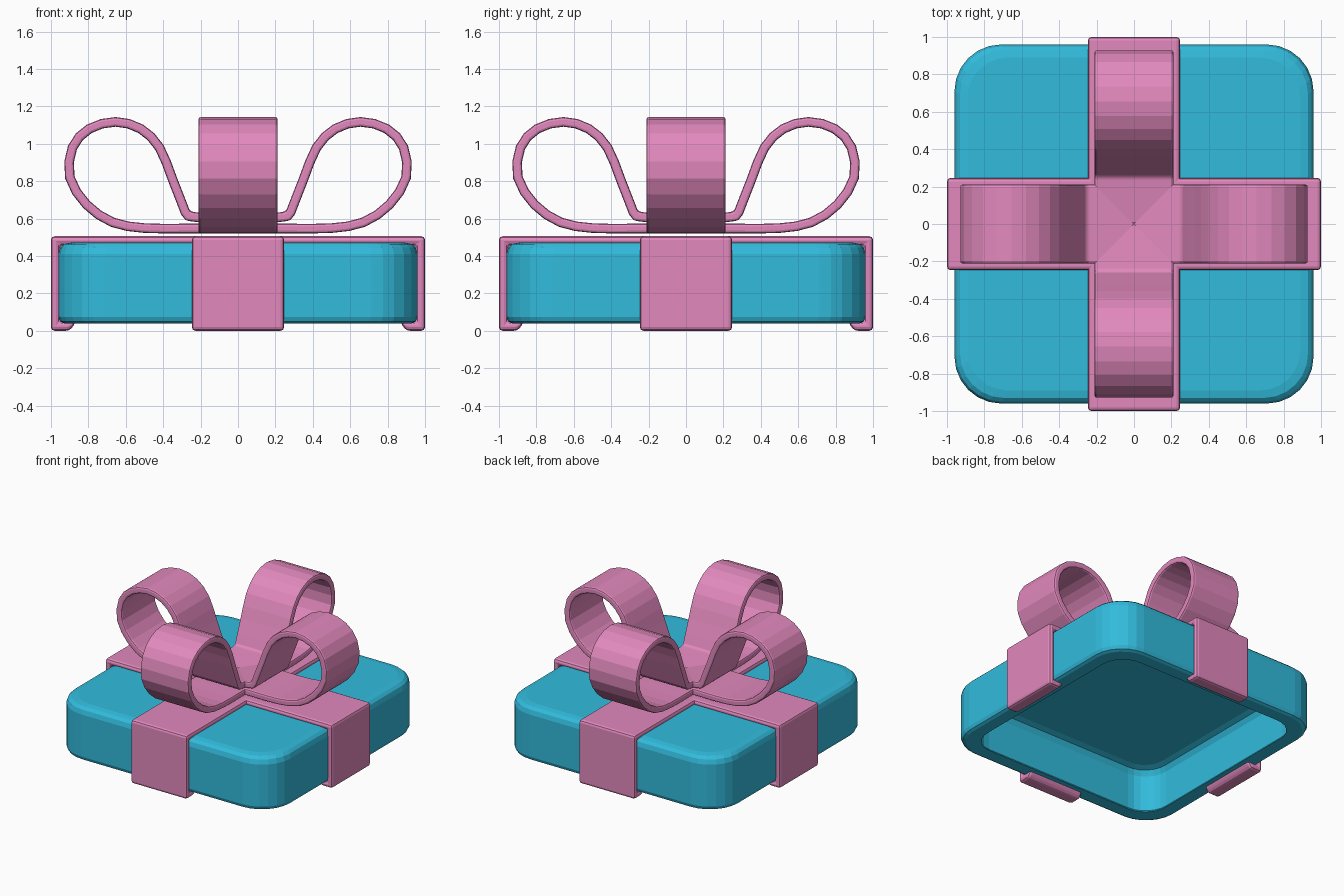
import bpy
import bmesh
import math
from mathutils import Vector

if "Cube" in bpy.data.objects:
    bpy.data.objects.remove(bpy.data.objects["Cube"], do_unlink=True)


def make_material(name, rgb):
    mat = bpy.data.materials.new(name)
    mat.use_nodes = True
    colour = (*rgb, 1)
    mat.diffuse_color = colour
    mat.node_tree.nodes["Principled BSDF"].inputs["Base Color"].default_value = colour
    return mat


teal = make_material("teal", (0.032, 0.5, 0.72))
pink = make_material("pink", (0.76, 0.25, 0.51))


def finish(bm, name, mat, bevel=0):
    bmesh.ops.recalc_face_normals(bm, faces=bm.faces)
    mesh = bpy.data.meshes.new(name)
    bm.to_mesh(mesh)
    bm.free()
    mesh.materials.append(mat)
    obj = bpy.data.objects.new(name, mesh)
    bpy.context.collection.objects.link(obj)
    if bevel:
        mod = obj.modifiers.new("soft_edges", "BEVEL")
        mod.width = bevel
        mod.segments = 2
        mod.limit_method = "ANGLE"
        mod.angle_limit = math.radians(40)
    return obj


def loft(bm, rings):
    """Bridge rings of equal size and cap both ends."""
    rings = [[bm.verts.new(p) for p in ring] for ring in rings]
    for a, b in zip(rings, rings[1:]):
        for i in range(len(a)):
            j = (i + 1) % len(a)
            bm.faces.new((a[i], a[j], b[j], b[i]))
    bm.faces.new(rings[0])
    bm.faces.new(rings[-1])


def rounded_square(inset, z, half=0.96, radius=0.25, steps=6):
    r = radius - inset / 2
    c = half - inset - r
    points = []
    for corner in range(4):
        mid = math.radians(45 + 90 * corner)
        cx, cy = math.copysign(c, math.cos(mid)), math.copysign(c, math.sin(mid))
        for k in range(steps + 1):
            a = math.radians(90) * (corner + k / steps)
            points.append((cx + r * math.cos(a), cy + r * math.sin(a), z))
    return points


def strip(name, path, thickness, half_width, bevel, slant=0):
    """Sweep a flat band along a path in the xz plane, with mitred corners."""
    pts = [Vector(p) for p in path]
    dirs = [(b - a).normalized() for a, b in zip(pts, pts[1:])]
    normals = [Vector((-d.y, d.x)) for d in dirs]
    rings = []
    for i, p in enumerate(pts):
        a, b = normals[max(i - 1, 0)], normals[min(i, len(normals) - 1)]
        off = (a + b) / (1 + a.dot(b)) * thickness / 2
        left, right = p + off, p - off
        # Slanted open ends
        if i == 0:
            left = left + dirs[0] * slant
        elif i == len(pts) - 1:
            left = left - dirs[-1] * slant
        rings.append([(left.x, -half_width, left.y), (right.x, -half_width, right.y),
                      (right.x, half_width, right.y), (left.x, half_width, left.y)])
    # The outer side of a band lies on its left, so the slant trims it
    bm = bmesh.new()
    loft(bm, rings)
    return finish(bm, name, pink, bevel)


def smooth_path(points, steps=2):
    """Catmull-Rom curve through the points."""
    pts = [Vector(p) for p in points]
    out = []
    for i in range(len(pts) - 1):
        p0, p1 = pts[max(i - 1, 0)], pts[i]
        p2, p3 = pts[i + 1], pts[min(i + 2, len(pts) - 1)]
        for k in range(steps):
            t = k / steps
            out.append(0.5 * (2 * p1 + (p2 - p0) * t + (2 * p0 - 5 * p1 + 4 * p2 - p3) * t ** 2
                              + (3 * p1 - p0 - 3 * p2 + p3) * t ** 3))
    return out + [pts[-1]]


# Hollow box lid, from the inner ceiling round the rim to the top
lid_profile = [(0.17, 0.4), (0.13, 0.385), (0.11, 0.345), (0.11, 0.06), (0.125, 0.04),
               (0.03, 0.04), (0.01, 0.05), (0, 0.075), (0, 0.41), (0.01, 0.445),
               (0.03, 0.464), (0.07, 0.472)]
bm = bmesh.new()
loft(bm, [rounded_square(inset, z) for inset, z in lid_profile])
finish(bm, "box_lid", teal)

# Two crossing ribbons that hook under the rim
side = [(0.865, 0.0235), (0.9765, 0.0235), (0.9765, 0.4825)]
band = [(-x, z) for x, z in side] + side[::-1]
for name, turn in (("ribbon_across", 0), ("ribbon_front_to_back", 90)):
    obj = strip(name, band, 0.047, 0.247, 0.02, 0.035)
    obj.rotation_euler.z = math.radians(turn)

# Four bow loops
curl = smooth_path([(0.3, 0.547), (0.5, 0.549), (0.67, 0.58), (0.81, 0.675), (0.899, 0.82),
                    (0.885, 0.98), (0.795, 1.08), (0.655, 1.117), (0.52, 1.08), (0.42, 0.98),
                    (0.35, 0.81), (0.282, 0.635)])
loop = [(0, 0.547)] + curl + [(0.265, 0.613), (0.235, 0.609), (0, 0.58)]
for i, name in enumerate(("left", "back", "right", "front")):
    obj = strip("bow_loop_" + name, loop, 0.051, 0.212, 0.016)
    obj.rotation_euler.z = math.radians(90 * i)
